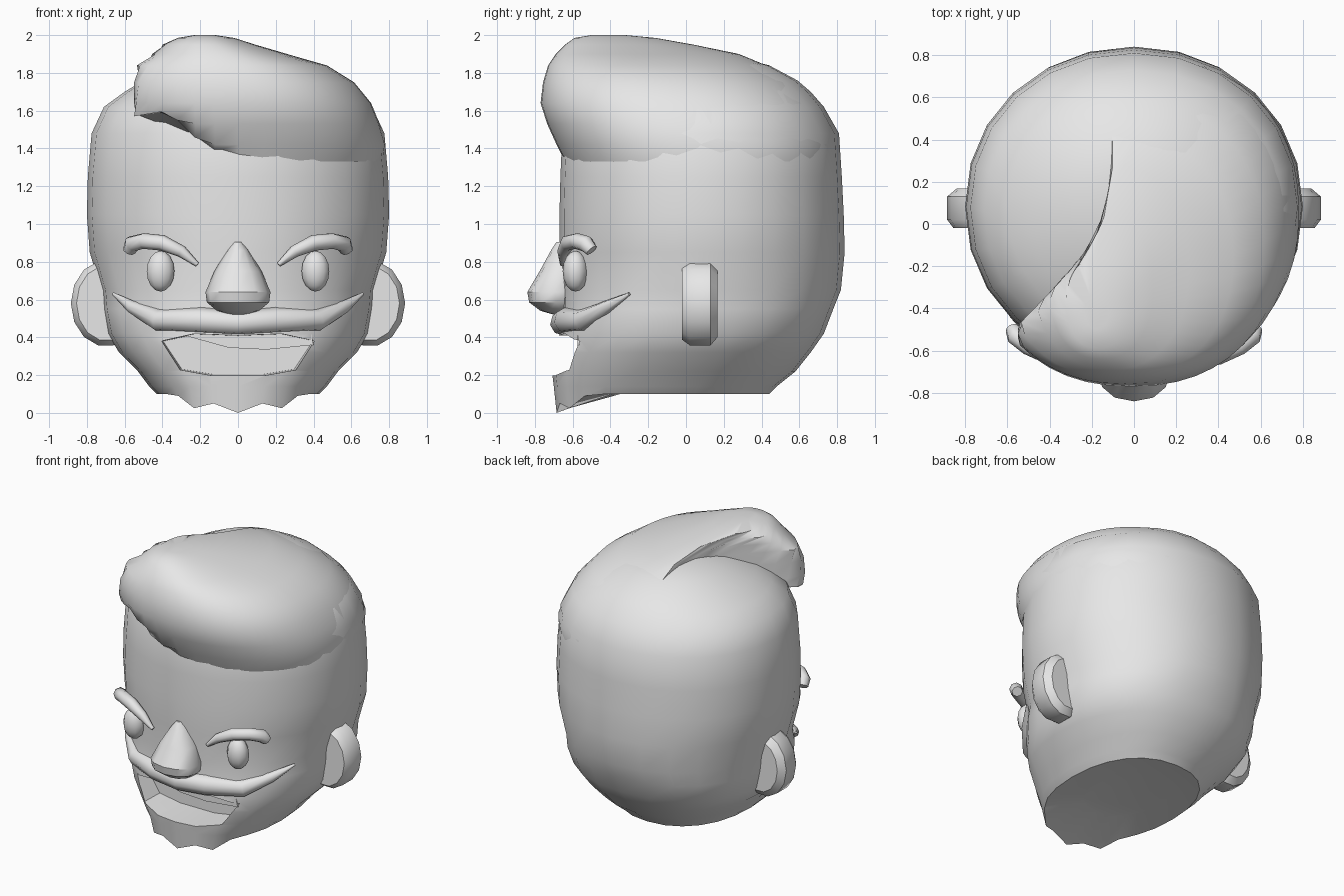
import bpy, bmesh, math
from mathutils import Vector

cube = bpy.data.objects.get("Cube")
if cube:
    bpy.data.objects.remove(cube, do_unlink=True)

grey = bpy.data.materials.new("plain_grey")
grey.use_nodes = True
grey.diffuse_color = (0.8, 0.8, 0.8, 1)
grey.node_tree.nodes["Principled BSDF"].inputs["Base Color"].default_value = (0.8, 0.8, 0.8, 1)


def select(ob):
    bpy.ops.object.select_all(action="DESELECT")
    ob.select_set(True)
    bpy.context.view_layer.objects.active = ob


def smooth(ob, angle=40):
    select(ob)
    bpy.ops.object.shade_smooth_by_angle(angle=math.radians(angle))


def finish(name, bm):
    bmesh.ops.recalc_face_normals(bm, faces=bm.faces)
    mesh = bpy.data.meshes.new(name)
    bm.to_mesh(mesh)
    bm.free()
    ob = bpy.data.objects.new(name, mesh)
    bpy.context.collection.objects.link(ob)
    mesh.materials.append(grey)
    return ob


def skin(name, rings):
    """Bridge equal rings of points and close both ends."""
    bm = bmesh.new()
    loops = [[bm.verts.new(p) for p in ring] for ring in rings]
    n = len(loops[0])
    for a, b in zip(loops, loops[1:]):
        for i in range(n):
            j = (i + 1) % n
            bm.faces.new((a[i], a[j], b[j], b[i]))
    bm.faces.new(loops[0][::-1])
    bm.faces.new(loops[-1])
    return finish(name, bm)


def oval(z, front, back, left, right, n, power=2.0):
    """Horizontal superellipse ring whose first point faces the front."""
    pts = []
    for i in range(n):
        a = math.tau * i / n
        s, c = math.sin(a), math.cos(a)
        s = math.copysign(abs(s) ** (2 / power), s)
        c = math.copysign(abs(c) ** (2 / power), c)
        pts.append(Vector(((left + right) / 2 + s * (right - left) / 2,
                           (front + back) / 2 - c * (back - front) / 2, z)))
    return pts


def interp(table, t):
    if t <= table[0][0]:
        return table[0][1]
    for (a, va), (b, vb) in zip(table, table[1:]):
        if t <= b:
            return va + (vb - va) * (t - a) / (b - a)
    return table[-1][1]


def prism(name, outline, y0, y1, back_scale=1.0, centre=(0, 0)):
    """Extrude an x-z outline along y."""
    cx, cz = centre
    return skin(name, [[(x, y0, z) for x, z in outline],
                       [(cx + (x - cx) * back_scale, y1, cz + (z - cz) * back_scale)
                        for x, z in outline]])


def tube(name, path, sides):
    """Sweep a round section along x, y, z, radius points."""
    cu = bpy.data.curves.new(name, "CURVE")
    cu.dimensions = "3D"
    cu.bevel_depth = 1
    cu.bevel_resolution = max(0, sides // 2 - 2)
    cu.use_fill_caps = True
    sp = cu.splines.new("POLY")
    sp.points.add(len(path) - 1)
    for p, (x, y, z, r) in zip(sp.points, path):
        p.co = (x, y, z, 1)
        p.radius = r
    cu.materials.append(grey)
    ob = bpy.data.objects.new(name, cu)
    bpy.context.collection.objects.link(ob)
    select(ob)
    bpy.ops.object.convert(target="MESH")
    smooth(bpy.context.object, 50)


# Head and jaw: z, front, back, half width
HEAD = [(.115, -.38, .28, .25), (.10, -.685, .44, .43), (.14, -.70, .48, .47),
        (.22, -.71, .58, .53), (.32, -.69, .66, .63), (.42, -.67, .73, .69),
        (.55, -.66, .78, .715), (.65, -.66, .82, .725), (.85, -.67, .84, .785),
        (1.05, -.67, .835, .80), (1.25, -.665, .825, .795), (1.48, -.655, .81, .775),
        (1.62, -.60, .73, .71), (1.70, -.51, .66, .60), (1.76, -.42, .59, .50),
        (1.84, -.2, .44, .33), (1.88, 0, .28, .15)]
rings = [oval(z, f, b, -w, w, 24, 2.25 if z < .6 else 2.08) for z, f, b, w in HEAD]
# Pointed beard tips along the chin
for i, drop in enumerate((.10, .05, .075, .01)):
    for k in (i, -i):
        rings[1][k].z = HEAD[1][0] - drop
head = skin("head", rings)

# Open mouth cut into the jaw
half = [(.15, .19), (.33, .22), (.44, .385), (.25, .425)]
mouth = half + [(0, .415)] + [(-x, z) for x, z in reversed(half)]
cutter = prism("mouth_cutter", mouth, -1, -.46, .9, (0, .33))
cutter.hide_render = True
mod = head.modifiers.new("mouth", "BOOLEAN")
mod.operation = "DIFFERENCE"
mod.object = cutter
select(head)
bpy.ops.object.modifier_apply(modifier=mod.name)
bpy.data.objects.remove(cutter, do_unlink=True)
smooth(head)

# Inner upper lip
lip = prism("upper_lip", [(-.38, .45), (.38, .45), (.40, .36), (.15, .335),
                          (-.05, .345), (-.32, .42)], -.575, -.42)
smooth(lip, 30)

# Swept hair: z, front, back, right side, left side
HAIR = [(1.33, -.64, .79, -.77, .77), (1.42, -.685, .795, -.77, .782),
        (1.53, -.735, .755, -.75, .75), (1.64, -.77, .70, -.73, .705),
        (1.75, -.757, .585, -.70, .615), (1.84, -.73, .425, -.62, .47),
        (1.90, -.69, .28, -.48, .26), (1.95, -.64, .04, -.40, .09),
        (1.985, -.59, -.16, -.32, -.02), (2.0, -.50, -.32, -.23, -.12)]
PARTING = [(-.48, -.55), (-.2, -.28), (-.07, -.18), (.05, -.14), (.28, -.10)]
UNDERSIDE = [(-.55, 1.57), (-.37, 1.60), (-.18, 1.41), (0, 1.33)]
rings = [oval(*row, 48, 2.25) for row in HAIR]
for ring in rings:
    for p in ring:
        slope = .06 * (1.9 - p.z) if p.y > -.2 else 0
        p.x = max(p.x, interp(PARTING, p.y) - slope)
        p.z = max(p.z, interp(UNDERSIDE, p.x))
hair = skin("swept_hair", rings)
bm = bmesh.new()
bm.from_mesh(hair.data)
bmesh.ops.remove_doubles(bm, verts=bm.verts, dist=.003)
bmesh.ops.recalc_face_normals(bm, faces=bm.faces)
bm.to_mesh(hair.data)
bm.free()
smooth(hair, 45)

# Nose: z, front, half width
NOSE = [(.52, -.70, .05), (.54, -.77, .11), (.585, -.83, .165), (.64, -.84, .172),
        (.75, -.775, .125), (.86, -.715, .06), (.905, -.685, .025)]
smooth(skin("nose", [oval(z, f, -.55, -w, w, 12, 2.2) for z, f, w in NOSE]))

# Moustache across the upper lip
wing = [(.2, -.63, .49, .07), (.42, -.54, .49, .06), (.56, -.42, .56, .035), (.66, -.30, .63, .008)]
tube("moustache", [(-x, y, z, r) for x, y, z, r in reversed(wing)]
     + [(0, -.655, .475, .065)] + wing, 8)

for side, label in ((1, "left"), (-1, "right")):
    # Eye
    bpy.ops.mesh.primitive_uv_sphere_add(segments=10, ring_count=8, radius=1,
                                         location=(side * .41, -.585, .75))
    eye = bpy.context.object
    eye.name = label + "_eye"
    eye.scale = (.077, .068, .108)
    eye.data.materials.append(grey)
    smooth(eye, 60)

    # Brow
    brow = [(.215, -.655, .785, .012), (.30, -.65, .855, .032), (.40, -.625, .90, .042),
            (.50, -.58, .91, .042), (.56, -.53, .895, .045), (.575, -.50, .86, .035)]
    tube(label + "_brow", [(side * x, y, z, r) for x, y, z, r in brow], 8)

    # Ear with a chamfered rim
    rim = []
    for y, inset in ((-.02, .03), (.02, 0), (.13, 0), (.168, .045)):
        rim.append([(side * (.70 + (.185 - inset) * math.cos(a)), y,
                     .58 + (.228 - inset) * math.sin(a))
                    for a in (math.tau * i / 14 for i in range(14))])
    smooth(skin(label + "_ear", rim), 38)
